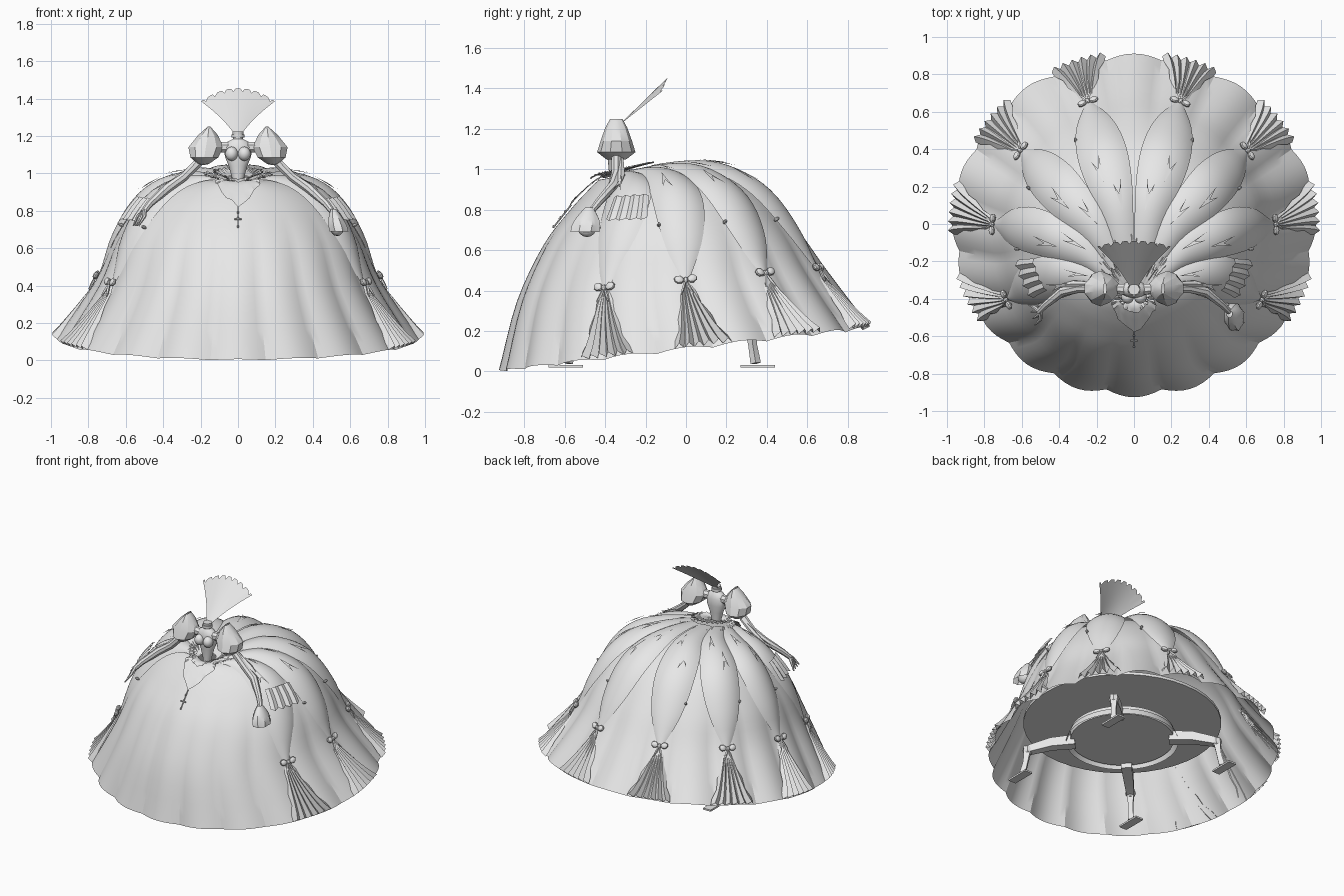
import bpy, bmesh, math
from mathutils import Vector, Matrix

if "Cube" in bpy.data.objects:
    bpy.data.objects.remove(bpy.data.objects["Cube"])

grey = bpy.data.materials.new("pale_grey")
grey.use_nodes = True
grey.diffuse_color = (0.8, 0.8, 0.8, 1)
grey.node_tree.nodes["Principled BSDF"].inputs["Base Color"].default_value = (0.8, 0.8, 0.8, 1)
made = []


def finish(name, bm):
    mesh = bpy.data.meshes.new(name)
    bm.to_mesh(mesh)
    bm.free()
    mesh.materials.append(grey)
    ob = bpy.data.objects.new(name, mesh)
    bpy.context.collection.objects.link(ob)
    made.append(ob)
    return ob


def grid(name, fn, nu, nv):
    """Sheet whose points are fn(i, j), with i in 0..nu and j in 0..nv."""
    bm = bmesh.new()
    rows = [[bm.verts.new(fn(i, j)) for i in range(nu + 1)] for j in range(nv + 1)]
    for a, b in zip(rows, rows[1:]):
        for i in range(nu):
            bm.faces.new((a[i], b[i], b[i + 1], a[i + 1]))
    bmesh.ops.remove_doubles(bm, verts=bm.verts, dist=1e-5)
    return finish(name, bm)


def ball(name, pos, scale, frame=None, seg=12, rings=8):
    bm = bmesh.new()
    mat = Matrix.Translation(pos) @ (frame or Matrix()) @ Matrix.Diagonal((*scale, 1))
    bmesh.ops.create_uvsphere(bm, u_segments=seg, v_segments=rings, radius=1, matrix=mat)
    return finish(name, bm)


def disc(name, pos, r, depth):
    bm = bmesh.new()
    bmesh.ops.create_cone(bm, cap_ends=True, segments=40, radius1=r, radius2=r,
                          depth=depth, matrix=Matrix.Translation(pos))
    return finish(name, bm)


def tube(name, pts, radii, sides=8):
    """Tapered tube through pts, capped at both ends."""
    pts = [Vector(p) for p in pts]
    bm = bmesh.new()
    rows = []
    for k, p in enumerate(pts):
        d = pts[min(k + 1, len(pts) - 1)] - pts[max(k - 1, 0)]
        q = d.to_track_quat('Z', 'Y')
        turn = [math.tau * (i + 0.5) / sides for i in range(sides)]
        rows.append([bm.verts.new(p + q @ Vector((math.cos(t), math.sin(t), 0)) * radii[k]) for t in turn])
    for a, b in zip(rows, rows[1:]):
        for i in range(sides):
            n = (i + 1) % sides
            bm.faces.new((a[i], a[n], b[n], b[i]))
    bm.faces.new(rows[0][::-1])
    bm.faces.new(rows[-1])
    return finish(name, bm)


def loft(name, sections, sides):
    """Stack of ellipses given as (centre x, centre y, z, x radius, y radius)."""
    def fn(i, j):
        cx, cy, z, rx, ry = sections[j]
        a = math.tau * i / sides
        return Vector((cx + rx * math.sin(a), cy - ry * math.cos(a), z))
    return grid(name, fn, sides, len(sections) - 1)


# Skirt rings from waist to hem: front y, back y, half width, front z, back z
RINGS = [(-.40, -.30, .06, .95, .98), (-.42, -.12, .15, .95, 1.005),
         (-.44, .10, .27, .94, 1.005), (-.49, .27, .42, .89, .95),
         (-.58, .42, .54, .79, .85), (-.70, .56, .65, .62, .68),
         (-.82, .69, .75, .34, .48), (-.895, .885, .945, .0, .205)]


def skirt_base(a, t):
    f = min(max(t, 0), 1) * (len(RINGS) - 1)
    k = min(int(f), len(RINGS) - 2)
    u = f - k
    p0, p1, p2, p3 = (RINGS[min(max(k + d, 0), len(RINGS) - 1)] for d in (-1, 0, 1, 2))
    yf, yb, hx, zf, zb = (
        b + .5 * u * (c - a_ + u * (2 * a_ - 5 * b + 4 * c - d + u * (3 * (b - c) + d - a_)))
        for a_, b, c, d in zip(p0, p1, p2, p3))
    m = (1 - math.cos(a)) / 2
    return Vector((hx * math.sin(a), yf + (yb - yf) * m, zf + (zb - zf) * m))


def frame(a, t):
    """Across, down and outward directions on the skirt."""
    e = .01
    across = (skirt_base(a + e, t) - skirt_base(a - e, t)).normalized()
    down = (skirt_base(a, min(t + e, 1)) - skirt_base(a, max(t - e, 0))).normalized()
    return across, down, down.cross(across).normalized()


def skirt(a, t, off=0):
    return skirt_base(a, t) + frame(a, t)[2] * off


# Underskirt with a scalloped, softly fluted hem
def underskirt(i, j):
    a, t = math.tau * i / 160, j / 28
    flute = max(0, (t - .55) / .45) ** 1.5
    return skirt(a, t, .032 * flute * abs(math.cos(10 * a)))


grid("underskirt", underskirt, 160, 28)

# Draped petals, bows, pleated fans and small ornaments
BOW_T = .845


def petal(a0, side, u, s, off=0):
    width = math.radians(1.2 + 17 * (1 - s ** 3))
    lift = .007 + .035 * (1 - u * u) * math.sin(math.pi * min(1, s * .9 + .05)) + off
    return skirt(side * (a0 + u * width), .12 + (BOW_T - .12) * s, lift)


for side, word in ((1, "left"), (-1, "right")):
    for n, deg in enumerate((64, 95, 127, 161)):
        a0, tag = math.radians(deg), f"{word}_{n + 1}"
        grid("petal_" + tag, lambda i, j: petal(a0, side, i / 6 - 1, j / 20, .003 * n), 12, 20)

        def fan(i, j):
            u, s = i / 6 - 1, j / 6
            ridge = i % 2
            spread = 1 + 8 * s + (.8 if j % 2 and abs(u) == 1 else 0)
            a = a0 + math.radians(s + u * spread)
            return skirt(side * a, BOW_T + (1 - BOW_T) * s * (1 - .03 * ridge),
                         .01 + s * (.018 + .035 * ridge))
        grid("pleated_fan_" + tag, fan, 12, 6)

        # Bow: knot, two loops and two tails
        x, d, nrm = frame(side * a0, BOW_T)
        rot = Matrix((x, d, nrm)).transposed().to_4x4()
        c = skirt(side * a0, BOW_T, .028)
        ball("bow_knot_" + tag, c, (.014, .016, .014), rot, 8, 6)
        for k in (-1, 1):
            ball("bow_loop_" + tag, c + x * .033 * k - d * .006, (.026, .022, .015),
                 rot @ Matrix.Rotation(-.35 * k, 4, 'Z'), 8, 6)
            tube("bow_tail_" + tag, [c, c + x * .015 * k + d * .04, c + x * .03 * k + d * .075],
                 [.005, .008, .004], 4)
        ball("drop_bead_" + tag, petal(a0, side, -.98, .75, .012), (.009, .009, .016), rot, 8, 6)

        # Chevron darts lying on each petal
        for num, (u, s) in enumerate(((.35, .28), (-.25, .46))):
            bm = bmesh.new()
            spots = ((0, -.08), (-.22, .07), (-.04, .01), (.14, .09))
            bm.faces.new([bm.verts.new(petal(a0, side, u + du, s + ds, .016 + .1 * max(0, ds)))
                          for du, ds in spots])
            finish(f"dart_{tag}_{num}", bm)


# Ruffled pointed peplum at the waist, in two layers
def peplum(depth, off):
    def fn(i, j):
        a = math.tau * (i / 96 - .5)
        reach = depth * (.17 + .38 * max(0, 1 - abs(a) / .6)) + .018 * (i % 4 in (1, 2))
        s = j / 6
        return skirt(a, reach * s, off * (.4 + .6 * s) + .008 * s ** 3 * (i % 2))
    return fn


grid("peplum_lower", peplum(1, .016), 96, 6)
grid("peplum_upper", peplum(.6, .03), 96, 6)

# Pendant chain and cross
tube("pendant_chain", [skirt(0, t, .012) for t in (.54, .6, .65)], [.004] * 3, 6)
for t in (.58, .61, .65):
    ball("pendant_bead", skirt(0, t, .014), (.006, .006, .008), None, 8, 6)
p = skirt(0, .615, .014)
tube("pendant_bar", [p - Vector((.02, 0, 0)), p + Vector((.02, 0, 0))], [.005] * 2, 6)

# Bodice and neck
BODY = ((.9, .022, .025), (.97, .03, .03), (1.04, .05, .036), (1.09, .07, .045),
        (1.14, .075, .045), (1.17, .055, .036), (1.185, .026, .026), (1.225, .03, .03))
loft("bodice", [(0, -.35, *row) for row in BODY], 20)
disc("neck_cap", (0, -.35, 1.22), .029, .01)
disc("neck_band", (0, -.35, 1.2), .034, .018)


# Standing fan collar with a toothed edge
def collar(i, j):
    u, s = i / 16 - 1, j / 6
    bow = s * (1 - u * u)
    tooth = .016 * (i % 4 == 2) * (j == 6)
    return Vector((u * (.022 + .12 * s + .055 * s * s), -.335 + .215 * s + .03 * bow - tooth,
                   1.215 + .17 * s + .07 * bow - tooth))


grid("fan_collar", collar, 32, 6)

# Bust, peaked puff sleeves, arms and draped sleeve ends
PUFF = ((.155, 1.25, .008, .03), (.16, 1.205, .055, .055), (.172, 1.14, .098, .078),
        (.18, 1.085, .078, .095), (.185, 1.05, .03, .05), (.185, 1.045, .004, .006))
for k, word in ((1, "left"), (-1, "right")):
    ball("bust_" + word, (.034 * k, -.39, 1.105), (.034, .036, .038), None, 14, 10)
    loft("puff_sleeve_" + word, [(k * x, -.345, z, rx, ry) for x, z, rx, ry in PUFF], 10)
    tube("shoulder_" + word, [(.04 * k, -.35, 1.14), (.12 * k, -.345, 1.14)], [.03, .03])
    tube("arm_" + word, [(.19 * k, -.345, 1.08), (.29 * k, -.345, .98), (.38 * k, -.36, .92),
                         (.47 * k, -.43, .84), (.51 * k, -.47, .79)], [.026, .024, .026, .02, .016])
    tube("sleeve_lace_" + word, [(.22 * k, -.32, 1.05), (.32 * k, -.32, .97), (.4 * k, -.33, .92)],
         [.012, .02, .006], 6)
    grid("sleeve_drape_" + word, lambda i, j: skirt(
        k * math.radians(58 + 2.6 * i), .54 + .026 * j + .012 * (i % 2) * (j == 4),
        .045 + .012 * (i % 2)), 8, 4)


# Ruffled cuff on one hand, spread fingers on the other
def cuff(i, j):
    a, s = math.tau * i / 16, j / 4
    r = .02 + .05 * math.sin(s * 1.9) + .01 * s * (i % 2)
    return Vector((.51 + .03 * s + r * .7 * math.cos(a), -.48 - .02 * s + r * math.sin(a), .81 - .12 * s))


grid("hand_ruffle", cuff, 16, 4)
ball("hand_left", (.53, -.49, .72), (.04, .05, .055))
for f in range(4):
    tube("finger_right", [(-.5, -.47, .8), (-.5 - .012 * f, -.51 + .022 * f, .77),
                          (-.53 - .01 * f, -.54 + .035 * f, .72)], [.012, .01, .004], 6)

# Hidden carriage: ceiling plate, hub and four jointed legs
disc("ceiling_plate", (0, -.12, .4), .65, .02)
disc("hub", (0, -.12, .3), .34, .06)
bm = bmesh.new()
bmesh.ops.create_cone(bm, segments=40, radius1=.37, radius2=.35, depth=.05,
                      matrix=Matrix.Translation((0, -.12, .28)))
finish("hub_rim", bm)
for sx in (1, -1):
    for sy in (1, -1):
        def at(r, z):
            return Vector((sx * r, -.12 + sy * r, z))
        tube("leg_upper", [at(.22, .27), at(.33, .26), at(.44, .22)], [.05, .045, .035], 4)
        tube("leg_lower", [at(.44, .24), at(.45, .13), at(.465, .04)], [.035, .022, .026], 4)
        ball("knee", at(.44, .22), (.035, .035, .035), None, 8, 6)
        bm = bmesh.new()
        bmesh.ops.create_cube(bm, size=1, matrix=Matrix.Translation(at(.475, .026))
                              @ Matrix.Diagonal((.06, .17, .012, 1)))
        finish("foot", bm)

bpy.ops.object.select_all(action='DESELECT')
for ob in made:
    ob.select_set(True)
bpy.context.view_layer.objects.active = made[0]
bpy.ops.object.shade_smooth_by_angle(angle=math.radians(30))
